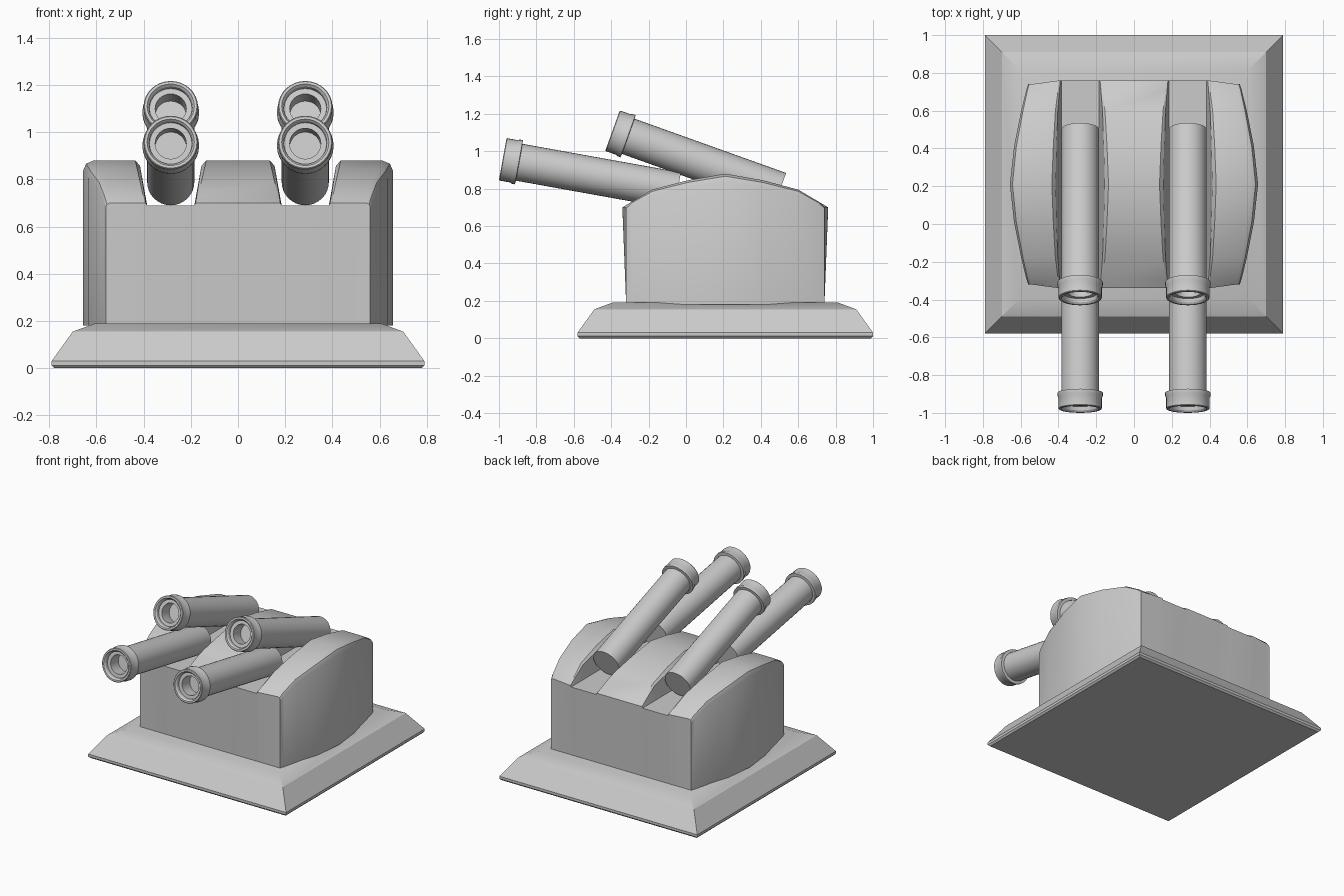
import bpy, bmesh
from math import radians, pi
from mathutils import Vector

if "Cube" in bpy.data.objects:
    bpy.data.objects.remove(bpy.data.objects["Cube"])

CY = 0.21  # centre of base and house along y


def finish(bm, name, angle=30, location=(0, 0, 0), tilt=0):
    bmesh.ops.remove_doubles(bm, verts=bm.verts, dist=1e-5)
    bmesh.ops.recalc_face_normals(bm, faces=bm.faces)
    mesh = bpy.data.meshes.new(name)
    bm.to_mesh(mesh)
    bm.free()
    ob = bpy.data.objects.new(name, mesh)
    bpy.context.collection.objects.link(ob)
    ob.location = location
    ob.rotation_euler.x = tilt
    bpy.ops.object.select_all(action='DESELECT')
    ob.select_set(True)
    bpy.context.view_layer.objects.active = ob
    bpy.ops.object.shade_smooth_by_angle(angle=radians(angle))
    return ob


def bridge(bm, a, b, closed=False):
    n = len(a)
    for i in range(n if closed else n - 1):
        j = (i + 1) % n
        bm.faces.new((a[i], a[j], b[j], b[i]))


# Sloped square base: stacked square loops (inset, height)
bm = bmesh.new()
loops = []
for inset, z in [(0.012, 0), (0, 0.012), (0, 0.03), (0.09, 0.155), (0.185, 0.19)]:
    h = 0.79 - inset
    loops.append([bm.verts.new((x * h, CY + y * h, z))
                  for x, y in [(-1, -1), (1, -1), (1, 1), (-1, 1)]])
for a, b in zip(loops, loops[1:]):
    bridge(bm, a, b, True)
bm.faces.new(loops[0])
bm.faces.new(loops[-1])
finish(bm, "base_plinth", 25)

# Gun house: loft of cross-sections with two gun slots in the arched roof
FLOOR, GUN_X = 0.69, 0.285
half = [(-0.53, 0.56, 0.70), (-0.50, 0.57, 0.73), (-0.39, 0.597, 0.795),
        (-0.20, 0.635, 0.845)]                      # (y offset, half width, roof z)
stations = half + [(0, 0.657, 0.88)] + [(-y, w, z) for y, w, z in reversed(half)]


def roof_half(w, z):
    t = (z - FLOOR) / 0.19
    low = FLOOR + (z - FLOOR) * 0.88
    c = 0.015 + 0.03 * t
    return [(w, z - c), (w - c * 0.3, z - c * 0.3), (w - c, z),
            (GUN_X + 0.108 + 0.042 * t, z), (GUN_X + 0.104 + 0.026 * t, low),
            (GUN_X + 0.1, FLOOR), (GUN_X - 0.1, FLOOR),
            (GUN_X - 0.104 - 0.026 * t, low), (GUN_X - 0.108 - 0.042 * t, z)]


bm = bmesh.new()
tops, bottoms = [], []
for k, (dy, w, z) in enumerate(stations):
    pts = roof_half(w, z)
    pts = [(-x, h) for x, h in pts] + pts[::-1]
    end = -1 if k == 0 else 1 if k == len(stations) - 1 else 0
    row = []
    for x, h in pts:
        lip = 0.02 * end if abs(abs(x) - GUN_X) < 0.12 else 0
        row.append(bm.verts.new((x, CY + dy + lip, h)))
    tops.append(row)
    cols = row if end else (row[0], row[-1])
    bottoms.append([bm.verts.new((v.co.x, CY + dy, 0.18)) for v in cols])
for a, b in zip(tops, tops[1:]):
    bridge(bm, a, b)
for i in (0, -1):                                   # front and back walls
    bridge(bm, tops[i], bottoms[i])
for s in (0, -1):                                   # bowed side walls
    bridge(bm, [r[s] for r in tops], [r[s] for r in bottoms])
bm.faces.new(bottoms[0] + [r[-1] for r in bottoms[1:-1]]
             + bottoms[-1][::-1] + [r[0] for r in bottoms[-2:0:-1]])
finish(bm, "gun_house", 25)

# Barrels: lathed profile (distance behind muzzle, radius)
PROFILE = [(0.95, 0), (0.95, 0.1), (0.09, 0.1), (0.088, 0.12), (0.07, 0.12),
           (0.06, 0.115), (0.004, 0.115), (0, 0.111), (0, 0.1), (0.01, 0.092),
           (0.03, 0.09), (0.03, 0.066), (0.12, 0.066), (0.12, 0)]


def barrel(name, location, angle):
    bm = bmesh.new()
    verts = [bm.verts.new((0, s, r)) for s, r in PROFILE]
    edges = [bm.edges.new(p) for p in zip(verts, verts[1:])]
    bmesh.ops.spin(bm, geom=verts + edges, cent=(0, 0, 0), axis=(0, 1, 0),
                   angle=2 * pi, steps=32, use_merge=False)
    bmesh.ops.remove_doubles(bm, verts=bm.verts, dist=1e-5)
    bmesh.ops.dissolve_degenerate(bm, edges=bm.edges, dist=1e-5)
    finish(bm, name, 30, location, -radians(angle))


for side, x in (("left", -GUN_X), ("right", GUN_X)):
    barrel("lower_barrel_" + side, (x, -0.98, 0.957), 10.2)
    barrel("upper_barrel_" + side, (x, -0.393, 1.11), 19.7)
